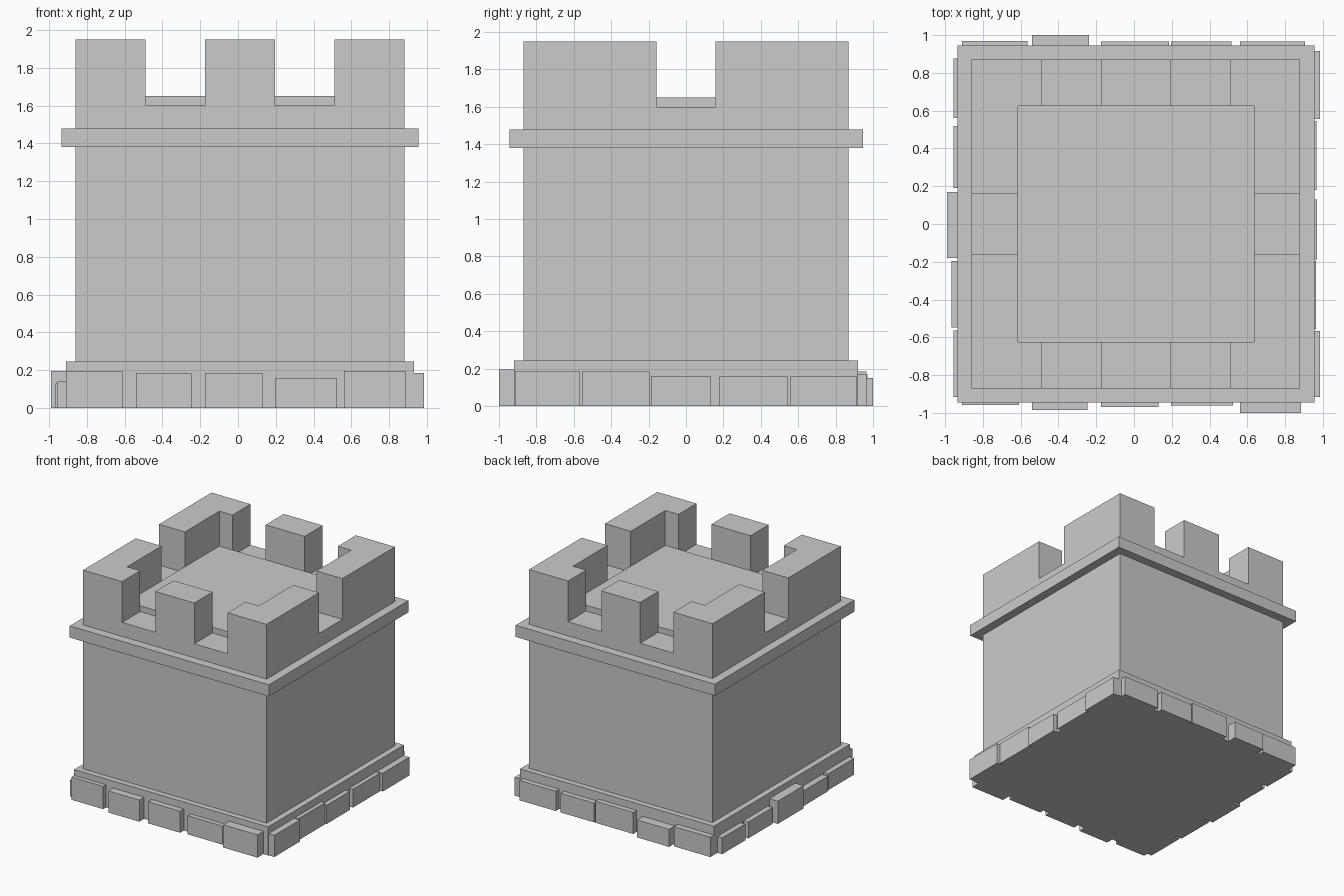
import bpy, bmesh

if "Cube" in bpy.data.objects:
    bpy.data.objects.remove(bpy.data.objects["Cube"])

CX = 0.01          # the tower shaft sits slightly off the stone footprint centre


def prism(name, outline, z0, z1):
    """Extrude a counter-clockwise xy outline from z0 to z1."""
    bm = bmesh.new()
    face = bm.faces.new([bm.verts.new((x, y, z0)) for x, y in outline])
    ext = bmesh.ops.extrude_face_region(bm, geom=[face])
    top = [v for v in ext["geom"] if isinstance(v, bmesh.types.BMVert)]
    bmesh.ops.translate(bm, verts=top, vec=(0, 0, z1 - z0))
    bmesh.ops.recalc_face_normals(bm, faces=bm.faces)
    mesh = bpy.data.meshes.new(name)
    bm.to_mesh(mesh)
    bm.free()
    obj = bpy.data.objects.new(name, mesh)
    bpy.context.collection.objects.link(obj)
    return obj


def box(name, x0, x1, y0, y1, z0, z1):
    return prism(name, [(x0, y0), (x1, y0), (x1, y1), (x0, y1)], z0, z1)


def slab(name, hx, hy, z0, z1):
    return box(name, CX - hx, CX + hx, -hy, hy, z0, z1)


# Stacked main masses
slab("plinth", 0.92, 0.92, 0, 0.245)
slab("tower_body", 0.87, 0.87, 0.245, 1.60)
slab("string_course", 0.945, 0.945, 1.38, 1.48)
slab("roof_deck", 0.627, 0.627, 1.60, 1.65)

# L-shaped corner merlons
for sx in (-1, 1):
    for sy in (-1, 1):
        ell = [(0.87, 0.87), (0.50, 0.87), (0.50, 0.625),
               (0.625, 0.625), (0.625, 0.158), (0.87, 0.158)]
        prism("corner_merlon", [(CX + sx * x, sy * y) for x, y in ell], 1.60, 1.95)

# Single merlons in the middle of front and back
box("front_merlon", CX - 0.185, CX + 0.185, -0.87, -0.625, 1.60, 1.95)
box("back_merlon", CX - 0.185, CX + 0.185, 0.625, 0.87, 1.60, 1.95)

# Footing stones: start, end, outer face position, height
front = [(-0.91, -0.61, -0.957, 0.195), (-0.54, -0.247, -0.985, 0.185),
         (-0.175, 0.13, -0.97, 0.185), (0.195, 0.525, -0.96, 0.16),
         (0.56, 0.885, -1.0, 0.195)]
back = [(-0.91, -0.565, 0.97, 0.17), (-0.54, -0.237, 1.0, 0.15),
        (-0.175, 0.185, 0.965, 0.185), (0.195, 0.515, 0.965, 0.165),
        (0.56, 0.905, 0.965, 0.17)]
right = [(-0.915, -0.567, 0.985, 0.185), (-0.555, -0.195, 0.963, 0.185),
         (-0.187, 0.13, 0.97, 0.16), (0.18, 0.545, 0.965, 0.157),
         (0.555, 0.915, 0.985, 0.157)]
left = [(-0.915, -0.565, -0.955, 0.14), (-0.547, -0.195, -0.965, 0.13),
        (-0.18, 0.17, -0.99, 0.195), (0.19, 0.52, -0.955, 0.14),
        (0.56, 0.875, -0.955, 0.14)]

for side, stones in (("front", front), ("back", back)):
    for a, b, out, h in stones:
        y0, y1 = sorted((out, 0.85 if out > 0 else -0.85))
        box(side + "_footing_stone", a, b, y0, y1, 0, h)

for side, stones in (("right", right), ("left", left)):
    for a, b, out, h in stones:
        x0, x1 = sorted((out, 0.85 if out > 0 else -0.85))
        box(side + "_footing_stone", x0, x1, a, b, 0, h)
